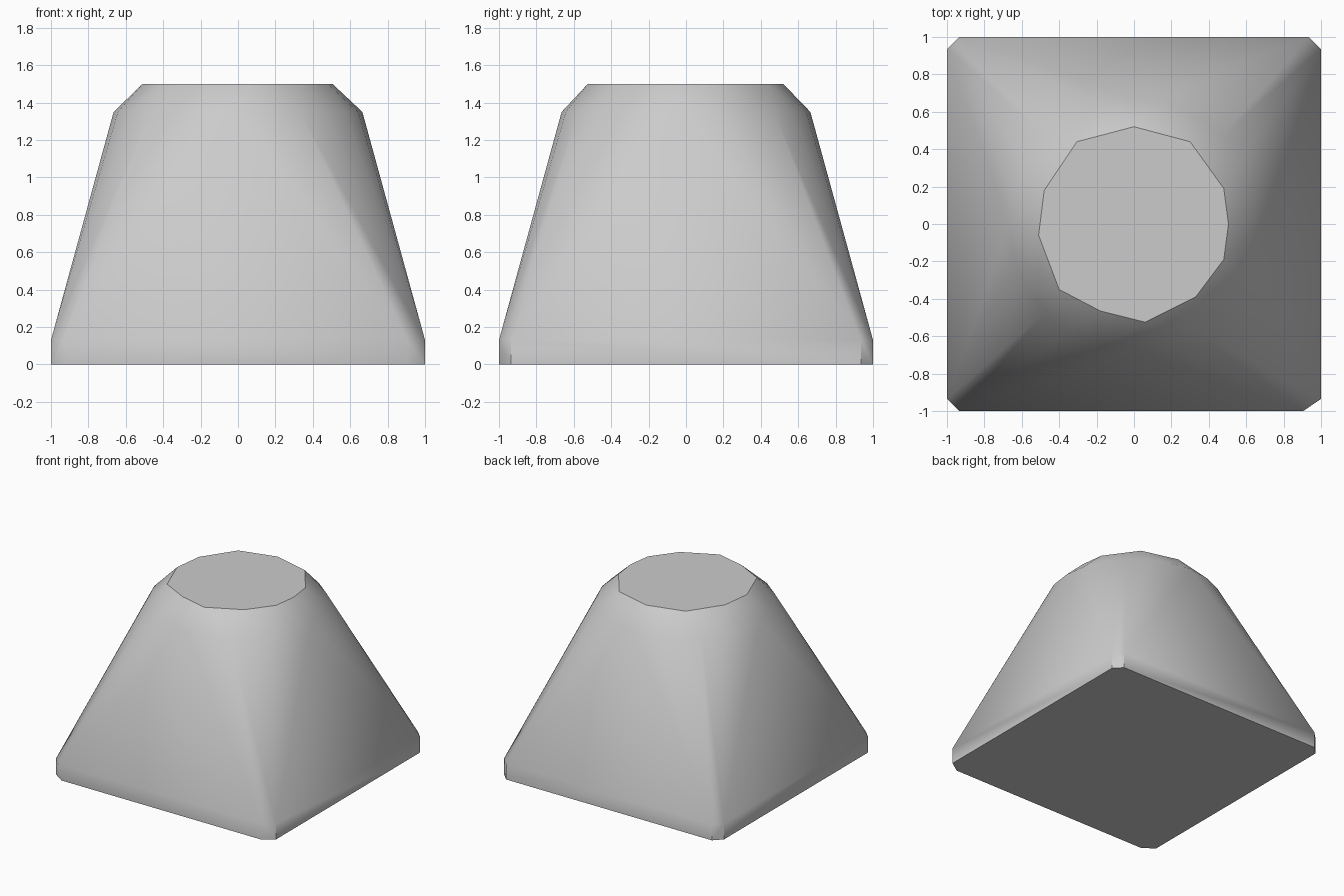
import bpy, bmesh, math

cube = bpy.data.objects.get("Cube")
if cube:
    bpy.data.objects.remove(cube, do_unlink=True)

BASE_BAND = 0.13      # height of the upright foot band
SHOULDER = (0.665, 1.35, 24)   # radius, height, sides
TOP = 1.5

# Slightly uneven outline of the flat top
top_outline = [(0, .52), (.3, .44), (.48, .19), (.505, 0), (.48, -.19), (.33, -.39),
               (.06, -.525), (-.18, -.465), (-.4, -.35), (-.51, -.06), (-.48, .18), (-.305, .44)]


def make_material(name, rgb):
    mat = bpy.data.materials.new(name)
    mat.use_nodes = True
    mat.diffuse_color = (*rgb, 1)
    mat.node_tree.nodes["Principled BSDF"].inputs["Base Color"].default_value = (*rgb, 1)
    return mat


bm = bmesh.new()

# Square foot with clipped corners; the front left corner is clipped wider
for sx in (-1, 1):
    for sy in (-1, 1):
        clip_x = 0.905 if (sx, sy) == (1, -1) else 0.935
        for z in (0, BASE_BAND):
            cx = 0.905 if (sx, sy, z) == (-1, -1, 0) else clip_x
            bm.verts.new((sx * cx, sy, z))
            bm.verts.new((sx, sy * 0.935, z))

# Round shoulder
radius, height, sides = SHOULDER
for i in range(sides):
    a = math.tau * i / sides
    bm.verts.new((radius * math.cos(a), radius * math.sin(a), height))

# Flat top
for x, y in top_outline:
    bm.verts.new((x, y, TOP))

# Skin everything and merge coplanar triangles
bmesh.ops.convex_hull(bm, input=bm.verts)
bmesh.ops.dissolve_limit(bm, angle_limit=math.radians(0.5), verts=bm.verts, edges=bm.edges)
bmesh.ops.recalc_face_normals(bm, faces=bm.faces)

mesh = bpy.data.meshes.new("tapered_block")
bm.to_mesh(mesh)
bm.free()
block = bpy.data.objects.new("tapered_block", mesh)
bpy.context.collection.objects.link(block)
mesh.materials.append(make_material("light grey", (0.6, 0.6, 0.6)))

bpy.ops.object.select_all(action="DESELECT")
block.select_set(True)
bpy.context.view_layer.objects.active = block
bpy.ops.object.shade_smooth_by_angle(angle=math.radians(40))
